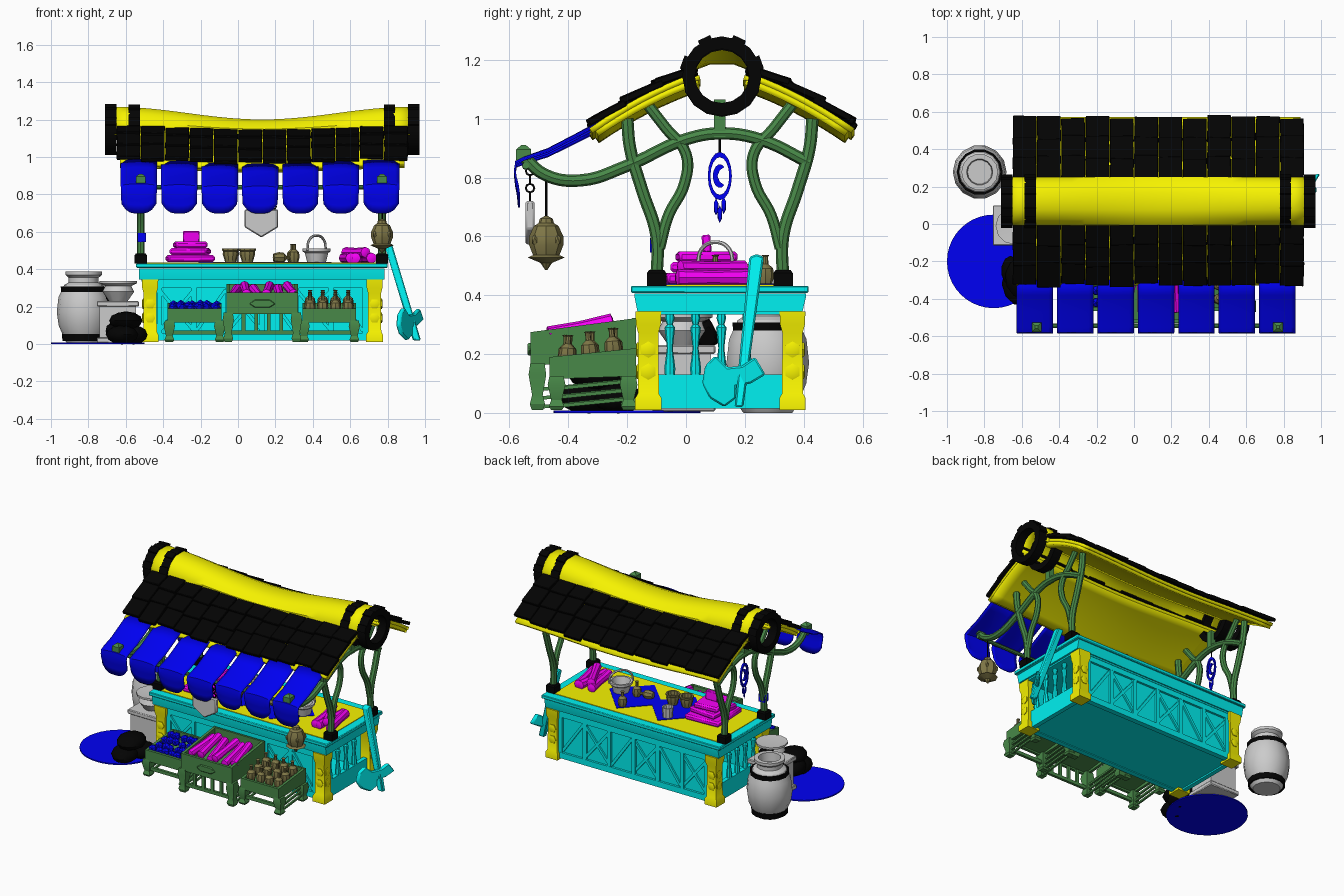
import bpy, bmesh, random
from math import sin, cos, pi, atan, radians
from mathutils import Vector, Matrix, Euler

if "Cube" in bpy.data.objects:
    bpy.data.objects.remove(bpy.data.objects["Cube"])
random.seed(4)
COL = dict(yellow=(.93, .9, 0), cyan=(.0, .88, .88), green=(.065, .25, .065), blue=(0, 0, .9), magenta=(.95, 0, .95),
           black=(.001, .001, .001), olive=(.22, .19, .065))
MATS = {}
for k, c in COL.items():
    MATS[k] = bpy.data.materials.new(k)
    MATS[k].diffuse_color = (*c, 1)

def mk(name, verts, faces, mat, solid=0, bevel=0):
    me = bpy.data.meshes.new(name)
    me.from_pydata([tuple(v) for v in verts], [], faces)
    bm = bmesh.new(); bm.from_mesh(me)
    bmesh.ops.recalc_face_normals(bm, faces=bm.faces)
    bm.to_mesh(me); bm.free()
    ob = bpy.data.objects.new(name, me)
    bpy.context.collection.objects.link(ob)
    if mat: me.materials.append(MATS[mat])
    if solid:
        m = ob.modifiers.new('thickness', 'SOLIDIFY'); m.thickness = solid; m.offset = 0
    if bevel:
        m = ob.modifiers.new('bevel', 'BEVEL'); m.width = bevel; m.segments = 1
    return ob

def box(name, c, s, mat, rot=(0, 0, 0), bevel=0):
    R = Euler(rot).to_matrix()
    v = [Vector(c) + R @ Vector((i*s[0]/2, j*s[1]/2, k*s[2]/2)) for i in (-1, 1) for j in (-1, 1) for k in (-1, 1)]
    return mk(name, v, [(0,1,3,2), (4,6,7,5), (0,4,5,1), (2,3,7,6), (0,2,6,4), (1,5,7,3)], mat, bevel=bevel)

def bounds(name, x0, x1, y0, y1, z0, z1, mat, bevel=0):
    return box(name, ((x0+x1)/2, (y0+y1)/2, (z0+z1)/2), (x1-x0, y1-y0, z1-z0), mat, bevel=bevel)

def prism(name, pts, axis, a, b, mat, bevel=0):
    f = {'x': lambda p, d: (d, *p), 'y': lambda p, d: (p[0], d, p[1]), 'z': lambda p, d: (*p, d)}[axis]
    n = len(pts)
    fs = [tuple(range(n)), tuple(range(n, 2*n))] + [(i, (i+1) % n, n+(i+1) % n, n+i) for i in range(n)]
    return mk(name, [f(p, d) for d in (a, b) for p in pts], fs, mat, bevel=bevel)

def lathe(name, prof, loc, mat, n=12, rot=(0, 0, 0), closed=False, phase=0):
    R = Euler(rot).to_matrix(); m = len(prof)
    v = [Vector(loc) + R @ Vector((r*cos(phase+2*pi*j/n), r*sin(phase+2*pi*j/n), z)) for r, z in prof for j in range(n)]
    fs = [(i*n+j, i*n+(j+1) % n, (i+1) % m*n+(j+1) % n, (i+1) % m*n+j) for i in range(m if closed else m-1) for j in range(n)]
    if not closed: fs += [tuple(range(n)), tuple(range((m-1)*n, m*n))]
    return mk(name, v, fs, mat)

def square(name, prof, loc, mat):  # square turned post, profile in half widths
    return lathe(name, [(r*2**.5, z) for r, z in prof], loc, mat, 4, phase=pi/4)

def sheet(name, f, nu, nv, mat, t):
    v = [f(i/nu, j/nv) for i in range(nu+1) for j in range(nv+1)]
    fs = [(i*(nv+1)+j, i*(nv+1)+j+1, (i+1)*(nv+1)+j+1, (i+1)*(nv+1)+j) for i in range(nu) for j in range(nv)]
    return mk(name, v, fs, mat, solid=t)

def tube(name, pts, r, mat, res=2):
    cu = bpy.data.curves.new(name, 'CURVE'); cu.dimensions = '3D'
    cu.bevel_depth = r; cu.bevel_resolution = res; cu.use_fill_caps = True; cu.resolution_u = 6
    sp = cu.splines.new('BEZIER'); sp.bezier_points.add(len(pts)-1)
    for p, q in zip(sp.bezier_points, pts):
        p.co = q; p.handle_left_type = p.handle_right_type = 'AUTO'
    tmp = bpy.data.objects.new(name, cu); bpy.context.collection.objects.link(tmp)
    dg = bpy.context.evaluated_depsgraph_get()
    me = bpy.data.meshes.new_from_object(tmp.evaluated_get(dg))
    bpy.data.objects.remove(tmp)
    ob = bpy.data.objects.new(name, me); bpy.context.collection.objects.link(ob)
    me.materials.clear()
    if mat: me.materials.append(MATS[mat])
    return ob

def blob(name, c, s, mat, sub=2, rot=0):
    bm = bmesh.new()
    bmesh.ops.create_icosphere(bm, subdivisions=sub, radius=1)
    bm.transform(Matrix.Translation(c) @ Matrix.Rotation(rot, 4, 'Z') @ Matrix.Diagonal((*s, 1)))
    me = bpy.data.meshes.new(name); bm.to_mesh(me); bm.free()
    me.materials.append(MATS[mat])
    bpy.context.collection.objects.link(bpy.data.objects.new(name, me))

# Roof: ridge arch that flattens in the middle, two curved slopes, shingles, ridge rings
CX, CY = .13, .122
sag = lambda x: -.035*(1+cos(pi*max(-1, min(1, (x-CX)/.8))))
slope = lambda d: 1.145-.374*(d-.115)-.5*(d-.115)**2
arch = [(-.075, 0), (-.125, -.015)] + [(-.128*cos(radians(a)), .128*sin(radians(a))) for a in (20, 45, 70, 110, 135, 160)] + [(.125, -.015), (.075, 0)]
def ridge(u, v):
    x = -.66+1.58*u; p = arch[round(v*(len(arch)-1))]
    return x, CY+p[0], 1.14+p[1]+sag(x)*(.3+.7*max(0, p[1])/.125)
sheet('ridge_cap', ridge, 24, len(arch)-1, 'yellow', .018)
for x in (-.68, -.555, .81, .94):
    lathe('ridge_ring', [(.092, -.03), (.135, -.03), (.135, .03), (.092, .03)], (x, CY, 1.145+sag(x)), 'black', 16, (0, pi/2, 0), True)
    for a in (20, 65, 115, 160):
        box('ring_knob', (x, CY+.128*cos(radians(a)), 1.145+sag(x)+.128*sin(radians(a))), (.06, .045, .03), 'black', (radians(a-90), 0, 0))
for s in (-1, 1):
    for nm, off, d0, d1, t in (('roof_board', -.008, .1, .445, .02), ('roof_underboard', -.03, .08, .425, .024)):
        def roof(u, v):
            x = -.63+1.52*u; d = d0+(d1-d0)*v
            return x, CY+s*d, slope(d)+off+sag(x)*.35
        sheet(nm, roof, 24, 8, 'yellow', t)
    for row in range(3):
        for i in range(12):
            w = 1.56/12
            x = -.65+w*(i+.5)
            d = .163+.109*row+random.uniform(-.008, .008)
            L = .145+random.uniform(-.012, .02)
            a = atan(.374+(d-.115))
            box('shingle', (x, CY+s*d, slope(d)+.02+sag(x)*.35+random.uniform(-.003, .003)),
                (w-.004, L, .022), 'black', (-s*(a-.08), random.uniform(-.03, .03), random.uniform(-.03, .03)), .003)

# Awning strips with rounded hanging flaps
path = [(-.30, .98), (-.38, .937), (-.47, .89), (-.55, .862), (-.578, .848), (-.582, .81), (-.578, .77), (-.572, .735), (-.568, .69)]
for i in range(7):
    xc = -.53+.216*i
    def strip(u, v):
        y, z = path[round(v*8)]; k = 2*u-1
        if v > .55: z = .848-(.848-z)*(1-.38*abs(k)**3)
        return xc+.097*k*(1-.08*max(0, v-.5)), y, z+.008*(1-k*k)+sag(xc)*.35*(1-v)
    sheet('awning_strip', strip, 8, 8, 'blue', .006)
tube('awning_rail', [(-.54, -.545, .84), (.13, -.545, .838), (.79, -.545, .84)], .012, 'green')

# Counter body
bounds('counter_top', -.545, .8, -.187, .417, .408, .432, 'cyan', .004)
prism('top_moulding_upper', [(-.175, .405), (.408, .405), (.408, .395), (.396, .345), (-.165, .345), (-.175, .395)], 'x', -.528, .783, 'cyan')
bounds('top_moulding_lower', -.515, .77, -.155, .388, .335, .347, 'cyan')
bounds('top_inlay', -.49, .745, -.13, .36, .43, .436, 'yellow')
for x in (-.01, .3):
    prism('table_cloth', [(x-.2, .11), (x, -.09), (x+.2, .11), (x, .32)], 'z', .434, .439, 'blue')
bounds('counter_floor', -.47, .73, -.13, .36, .025, .045, 'cyan')
for x in (-.47, .73):
    o = 1 if x > 0 else -1
    for y in (-.128, .362):
        square('counter_leg', [(.045, .01), (.045, .05), (.036, .065), (.034, .27), (.042, .3), (.044, .345)], (x, y, 0), 'yellow')
        oy = -1 if y < 0 else 1
        for z in (.14, .215):
            lathe('leg_button', [(.028, 0), (.028, .006), (.02, .009)], (x+o*.033, y, z), 'yellow', 6, (0, o*pi/2, 0))
            lathe('leg_button', [(.028, 0), (.028, .006), (.02, .009)], (x, y+oy*.033, z), 'yellow', 6, (-oy*pi/2, 0, 0))
    bounds('side_panel', x-.015, x+.015, -.1, .34, .015, .13, 'cyan')
    for i in range(4):
        lathe('baluster', [(.017, .13), (.019, .15), (.01, .22), (.018, .29), (.01, .3), (.016, .32), (.014, .34)], (x, -.055+.0875*i, 0), 'cyan', 8)
for y, o in ((-.125, -1), (.36, 1)):
    bounds('long_panel', -.44, .7, y-.01, y+.01, .02, .345, 'cyan')
    yy = y+o*.016
    for z in (.04, .32):
        bounds('panel_rail', -.44, .7, yy-.009, yy+.009, z-.02, z+.02, 'cyan')
    for i in range(7):
        x = -.42+i*1.1/6
        bounds('panel_stile', x-.014, x+.014, yy-.008, yy+.008, .05, .31, 'cyan')
        if i < 6:
            for a in ((.62,) if i % 2 else (.7, -.7)):
                box('panel_brace', (x+.092, yy-o*.002, .18), (.018, .014, .27), 'cyan', (0, a if i < 3 else -a, 0))

# Green frames at both ends
mir = lambda y: 2*.115-y
for x in (-.52, .77):
    for f in (lambda y: y, mir):
        square('post_shoe', [(.033, .432), (.033, .475), (.026, .485)], (x, f(-.1), 0), 'black')
        tube('frame_post', [(x, f(y), z) for y, z in ((-.1, .45), (-.1, .6), (-.15, .76), (-.19, .9), (-.2, 1.0))], .021, 'green')
        tube('frame_branch', [(x, f(y), z) for y, z in ((-.09, .56), (-.06, .67), (-.005, .78), (.0, .88), (-.07, .97), (-.14, 1.06))], .019, 'green')
    tube('frame_arch', [(x, y, z) for y, z in ((-.56, .88), (-.48, .81), (-.36, .79), (-.2, .84), (0, .93), (.115, .95), (.25, .93), (.42, .85))], .021, 'green')
    box('king_post', (x, .115, 1.0), (.035, .04, .13), 'green')
    square('arch_cap', [(.026, -.02), (.026, .015), (.008, .03)], (x, -.552, .88), 'green')

# Hanging ornament, post ribbon, lantern, sign
hoop = lathe('ornament_hoop', [(.032, -.006), (.041, -.006), (.041, .006), (.032, .006)], (-.52, .115, 0), 'blue', 16, (0, pi/2, 0), True)
hoop.scale.z = 2; hoop.location.z = .805
moon = [(.024*cos(radians(d)), .04*sin(radians(d))) for d in range(50, 311, 26)] + [(.0, -.02), (-.008, 0), (0, .02)]
prism('ornament_crescent', [(.115+p[0], .805+p[1]) for p in moon], 'x', -.525, -.515, 'blue')
for dy, z in ((-.013, .7), (.0, .675), (.013, .705)):
    blob('ornament_feather', (-.52, .115+dy, z), (.006, .009, .03), 'blue', 1)
tube('ornament_cord', [(-.52, .115, .95), (-.52, .115, .88)], .004, 'black', 0)
box('post_ribbon', (-.515, -.1, .57), (.046, .046, .05), 'blue')
tube('lantern_cord', [(.77, -.475, .82), (.77, -.475, .66)], .004, 'black', 0)
lathe('lantern', [(.003, .485), (.02, .51), (.063, .528), (.045, .536), (.058, .57), (.058, .6), (.042, .635), (.026, .645), (.022, .66), (.004, .67)], (.77, -.475, 0), 'olive', 8)
for i in range(4):
    a = i*pi/2+pi/4
    blob('lantern_boss', (.77+.055*cos(a), -.475+.055*sin(a), .587), (.012, .012, .02), 'olive', 1)
prism('hanging_sign', [(.035, .72), (.215, .72), (.215, .625), (.125, .57), (.035, .625)], 'y', -.545, -.515, None, .006)
for x in (.06, .19):
    for i in range(4):
        lathe('chain_link', [(.011, -.004), (.018, -.004), (.018, .004), (.011, .004)], (x, -.53, .735+.029*i), 'black', 8, (pi/2, 0, pi/2*(i % 2)), True)

# Display crates with sloping tops
def crate(x0, x1, y0, y1, zf, zb, pan):
    for x in (x0+.008, x1-.008):
        prism('crate_side', [(y0, zf-pan), (y0, zf), (y1, zb), (y1, zb-pan-.02)], 'x', x-.009, x+.009, 'green')
        for y in (y0+.02, y1-.025):
            k = (zf-pan+.01)/.17
            square('crate_leg', [(.019, .01), (.026, .03*k), (.018, .06*k), (.03, .13*k), (.024, .17*k)], (x, y, 0), 'green')
        for j in range(3):
            box('crate_slat', (x, (y0+y1)/2, .035+.03*j), (.012, y1-y0-.06, .012), 'green', (.1, 0, 0))
    bounds('crate_front', x0, x1, y0-.004, y0+.014, zf-pan, zf, 'green')
    bounds('crate_back', x0, x1, y1-.014, y1, zb-pan, zb, 'green')
    prism('crate_floor', [(y0, zf-pan+.01), (y0, zf-pan+.025), (y1, zb-pan+.025), (y1, zb-pan+.01)], 'x', x0, x1, 'green')
    bounds('crate_rail', x0, x1, y0+.01, y0+.028, .05, .072, 'green')
crate(-.375, -.09, -.46, -.17, .19, .22, .075)
crate(.345, .63, -.46, -.17, .19, .22, .075)
crate(-.06, .32, -.525, -.17, .275, .322, .115)
for i in range(4):
    bounds('crate_spindle', .02+.067*i, .04+.067*i, -.515, -.5, .06, .165, 'green')
prism('crate_handle', [(.06, .215), (.09, .195), (.17, .195), (.2, .215), (.17, .238), (.09, .238)], 'y', -.538, -.525, 'green', .004)
for i in range(24):
    blob('blue_fruit', (-.345+.045*(i % 6)+random.uniform(-.01, .01), -.42+.065*(i//6), .175+.007*(i//6)+random.uniform(0, .015)), (.028,)*3, 'blue', 1)
roll = [(.012, -.115), (.026, -.11), (.022, 0), (.026, .11), (.012, .115)]
for i in range(6):
    lathe('cloth_roll', roll, (-.02+.06*i, -.36, .275+.015*(i % 2)), 'magenta', 8, (-pi/2+.2, 0, random.uniform(-.2, .2)))
bottle = [(.022, 0), (.03, .03), (.026, .055), (.01, .07), (.009, .095), (.013, .1)]
for i in range(12):
    lathe('bottle', bottle, (.385+.068*(i % 4), -.405+.08*(i//4), .165+.012*(i//4)), 'olive', 8, (random.uniform(-.12, .12), 0, 0))

# Goods on the counter
for z, w, a in ((.457, .25, .05), (.495, .2, -.1), (.53, .17, .08)):
    box('folded_cloth', (-.255, .07, z), (w, w+.03, .036), 'magenta', (0, 0, a), .01)
box('standing_cloth', (-.25, .07, .575), (.09, .03, .06), 'magenta', (.1, 0, 0), .005)
for x, z, a in ((.585, .46, .15), (.64, .46, -.1), (.69, .46, .2), (.63, .49, .45)):
    lathe('cloth_roll', [(r*1.1, h*1.1) for r, h in roll], (x, .09, z), 'magenta', 8, (-pi/2, 0, a))
for x, y in ((-.04, .05), (.05, .07)):
    lathe('clay_pot', [(.028, 0), (.042, .045), (.04, .06), (.046, .065), (.046, .075), (.034, .075), (.03, .05)], (x, y, .436), 'olive', 10)
lathe('mug', [(.032, 0), (.036, .07), (.028, .07), (.025, .02)], (-.03, .24, .436), None, 10)
lathe('tall_bottle', bottle, (.3, .1, .436), 'olive', 8)
lathe('round_bottle', bottle, (.29, .27, .436), 'olive', 8)
lathe('lying_bottle', bottle, (.19, .08, .462), 'olive', 8, (0, pi/2, .2))
lathe('basket', [(.05, 0), (.062, .05), (.074, .06), (.074, .075), (.06, .075), (.045, .02)], (.42, .1, .436), None, 12)
tube('basket_handle', [(.42+.05*c, .1+.06*c, z) for c, z in ((-1, .5), (-.8, .555), (0, .58), (.8, .555), (1, .5))], .007, None, 1)

# Barrel, box, sacks, rug at the left
barrel = [(.085, 0), (.1, .02), (.134, .1), (.144, .17), (.135, .25), (.105, .315), (.08, .33), (.08, .355), (.098, .37), (.098, .388), (.07, .388), (.065, .33)]
lathe('barrel', barrel, (-.825, .278, 0), None, 14)
for z, r in ((.035, .114), (.29, .121)):
    lathe('barrel_band', [(r-.01, z-.018), (r, z-.018), (r+.002, z+.018), (r-.01, z+.018)], (-.825, .278, 0), 'black', 14, closed=True)
bounds('box_body', -.74, -.545, -.1, .085, .01, .2, None)
bounds('box_lid', -.755, -.53, -.115, .1, .2, .23, None, .005)
bounds('box_foot', -.755, -.53, -.115, .1, .005, .035, None, .005)
lathe('box_pot', [(.05, .23), (.085, .28), (.07, .31), (.1, .325), (.1, .338), (.06, .335)], (-.64, -.01, 0), None, 12)
box('draped_cloth', (-.655, .06, .27), (.09, .08, .09), 'black', (.5, .3, .2), .015)
for c, s, a in (((-.62, -.33, .05), (.085, .11, .052), .3), ((-.56, -.23, .05), (.075, .09, .052), -.4), ((-.6, -.29, .125), (.09, .11, .05), .1), ((-.66, -.25, .07), (.05, .08, .05), 0)):
    blob('sack', c, s, 'black', 2, a)
lathe('round_rug', [(.25, 0), (.25, .008)], (-.75, -.2, 0), 'blue', 40)

# Leaning axe, blade turned slightly to the front
blade = [(.055, .1), (.065, .16), (.1, .195), (.14, .155), (.19, .16), (.235, .19), (.27, .13), (.22, .1), (.17, .09), (.17, .05), (.13, .02), (.08, .05)]
head = prism('axe_head', blade, 'x', .915, .94, 'cyan', .006)
handle = prism('axe_handle', [(.165, .02), (.195, .02), (.265, .53), (.24, .54), (.215, .53)], 'x', .905, .948, 'cyan', .006)
for v in head.data.vertices: v.co.x += (v.co.y-.175)*.6
for v in handle.data.vertices: v.co.x -= (v.co.z-.12)*.3

# Smooth shading with sharp edges kept
bpy.ops.object.select_all(action='DESELECT')
for ob in bpy.context.collection.objects:
    ob.select_set(True); bpy.context.view_layer.objects.active = ob
bpy.ops.object.shade_smooth_by_angle(angle=radians(32))

for m in bpy.data.materials:
    if m.users and not m.is_grease_pencil:
        m.use_nodes = True
        m.node_tree.nodes["Principled BSDF"].inputs["Base Color"].default_value = m.diffuse_color
